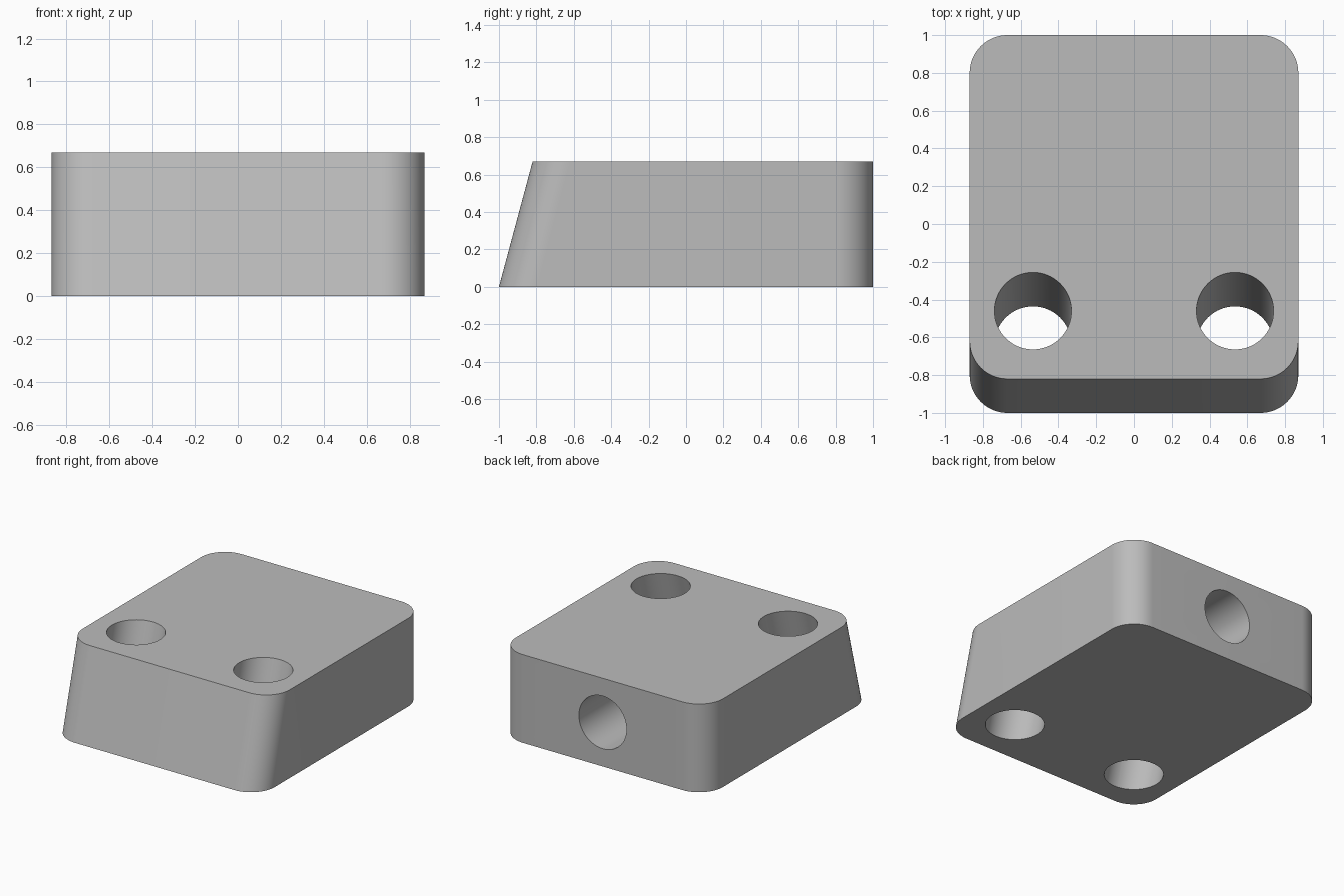
import bpy, bmesh
from math import sin, cos, pi, radians

cube = bpy.data.objects.get("Cube")
if cube:
    bpy.data.objects.remove(cube, do_unlink=True)

HEIGHT = 0.67
HALF_WIDTH = 0.87
CORNER = 0.2
SLANT = 0.18        # backward lean of the front and of the bolt holes
HOLE = 0.204

grey = bpy.data.materials.new("plain_grey")
grey.use_nodes = True
grey.diffuse_color = (0.5, 0.5, 0.5, 1)
grey.node_tree.nodes["Principled BSDF"].inputs["Base Color"].default_value = (0.5, 0.5, 0.5, 1)


def rounded_rectangle(front, z, steps=16):
    """Outline with four rounded corners, its front edge at y = front."""
    x, back = HALF_WIDTH - CORNER, 1 - CORNER
    centres = [(x, back), (-x, back), (-x, front + CORNER), (x, front + CORNER)]
    return [(cx + CORNER * cos(a), cy + CORNER * sin(a), z)
            for q, (cx, cy) in enumerate(centres)
            for a in [(q + i / steps) * pi / 2 for i in range(steps + 1)]]


def circle(centre, u, v, radius, steps=64):
    """Ring around centre in the plane of the axes numbered u and v."""
    ring = []
    for i in range(steps):
        p = list(centre)
        p[u] += radius * cos(2 * pi * i / steps)
        p[v] += radius * sin(2 * pi * i / steps)
        ring.append(p)
    return ring


def loft(name, lower, upper):
    """Closed solid between two matching outlines."""
    bm = bmesh.new()
    a, b = ([bm.verts.new(p) for p in ring] for ring in (lower, upper))
    bm.faces.new(a[::-1])
    bm.faces.new(b)
    for i in range(len(a)):
        j = (i + 1) % len(a)
        bm.faces.new((a[i], a[j], b[j], b[i]))
    bmesh.ops.recalc_face_normals(bm, faces=bm.faces)
    mesh = bpy.data.meshes.new(name)
    bm.to_mesh(mesh)
    bm.free()
    mesh.materials.append(grey)
    obj = bpy.data.objects.new(name, mesh)
    bpy.context.collection.objects.link(obj)
    return obj


# Block with a leaning front
block = loft("block", rounded_rectangle(-1, 0), rounded_rectangle(-1 + SLANT, HEIGHT))

# Two slanted bolt holes, run past both faces along the same lean
cutters = []
for side, x in (("left", 0.535), ("right", -0.535)):
    ends = [circle((x, -0.64 + SLANT * t, HEIGHT * t), 0, 1, HOLE) for t in (-0.2, 1.2)]
    cutters.append(loft(side + "_bolt_hole_cutter", *ends))

# Blind socket in the middle of the back
ends = [circle((0, y, HEIGHT / 2), 0, 2, 0.2) for y in (0, 1.1)]
cutters.append(loft("back_socket_cutter", *ends))

# Cut the holes and shade
bpy.ops.object.select_all(action="DESELECT")
block.select_set(True)
bpy.context.view_layer.objects.active = block
for cutter in cutters:
    cut = block.modifiers.new(cutter.name, "BOOLEAN")
    cut.operation = "DIFFERENCE"
    cut.solver = "EXACT"
    cut.object = cutter
    bpy.ops.object.modifier_apply(modifier=cut.name)
    bpy.data.objects.remove(cutter, do_unlink=True)
bpy.ops.object.shade_smooth_by_angle(angle=radians(30))
